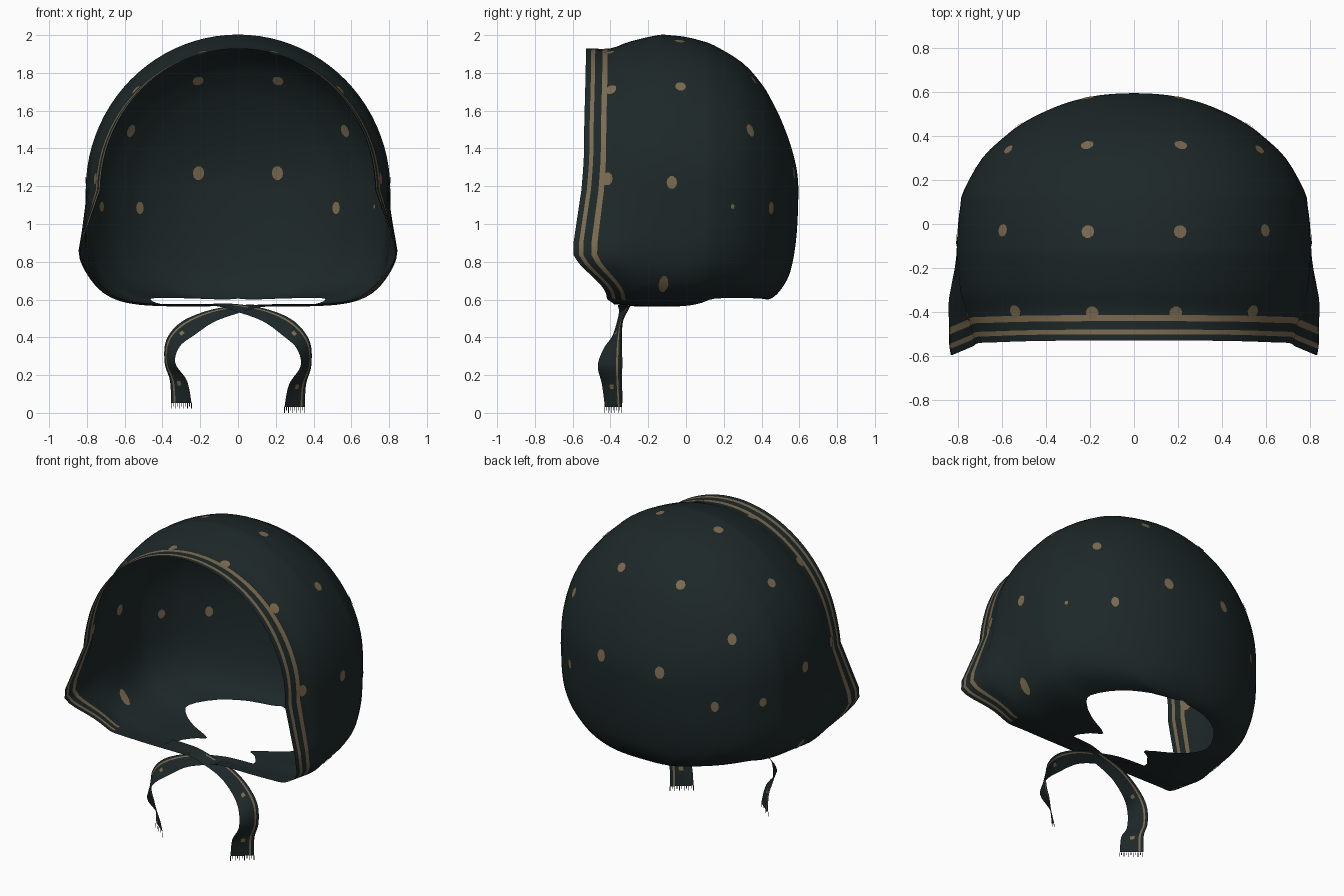
import bpy, bmesh, math
from mathutils import Vector
from mathutils.bvhtree import BVHTree

if "Cube" in bpy.data.objects:
    bpy.data.objects.remove(bpy.data.objects["Cube"])


def material(name, rgb):
    m = bpy.data.materials.new(name)
    m.diffuse_color = (*rgb, 1)
    m.use_nodes = True
    m.node_tree.nodes["Principled BSDF"].inputs["Base Color"].default_value = m.diffuse_color
    return m


CLOTH = material("dark_teal_cloth", (0.0128, 0.0212, 0.0218))
TAN = material("tan_print", (0.20, 0.148, 0.082))


def finish(bm, name, smooth=True):
    me = bpy.data.meshes.new(name)
    bm.to_mesh(me)
    bm.free()
    ob = bpy.data.objects.new(name, me)
    bpy.context.collection.objects.link(ob)
    me.materials.append(CLOTH)
    me.materials.append(TAN)
    for p in me.polygons:
        p.use_smooth = smooth
    return ob


def spline(rows, t):
    """Smooth curve through rows of equal length, t in row units."""
    i = min(int(t), len(rows) - 2)
    f = t - i
    p = [rows[max(0, min(len(rows) - 1, i + k))] for k in (-1, 0, 1, 2)]
    return [b + 0.5 * f * (c - a + f * (2*a - 5*b + 4*c - d + f * (3*(b - c) + d - a)))
            for a, b, c, d in zip(*p)]


def smoothstep(a, b, v):
    t = max(0, min(1, (v - a) / (b - a)))
    return t * t * (3 - 2 * t)


def lerp_table(table, v):
    for (a, fa), (b, fb) in zip(table, table[1:]):
        if v <= b:
            t = max(0, (v - a) / (b - a))
            return fa + (fb - fa) * t * t * (3 - 2 * t)
    return table[-1][1]


# ---- hood shell: arched sections from face opening to the back ----
# depth, half width, crown height, hem height, hem half opening, squareness
SECTIONS = [
    (-.53, .725, 1.93, .575, .10, 7.0),
    (-.40, .755, 1.93, .565, .13, 6.5),
    (-.30, .79, 1.965, .563, .27, 5.8),
    (-.15, .805, 2.0, .563, .22, 5.0),
    (-.09, .805, 2.0, .563, .16, 4.8),
    (.0, .80, 1.99, .565, .32, 4.6),
    (.08, .79, 1.97, .572, .43, 4.4),
    (.15, .775, 1.945, .588, .46, 4.2),
    (.30, .69, 1.853, .595, .36, 3.8),
    (.40, .585, 1.742, .60, .20, 3.4),
    (.45, .52, 1.66, .605, 0, 3.0),
    (.50, .43, 1.56, .65, 0, 2.8),
    (.55, .31, 1.43, .74, 0, 2.4),
    (.58, .19, 1.32, .89, 0, 2.1),
    (.592, .09, 1.24, 1.05, 0, 2.0),
    (.595, .0, 1.18, 1.18, 0, 2.0),
]
RIM_SHIFT = [(.57, .15), (.61, .11), (.86, -.07), (1.05, -.03), (1.4, -.01), (1.93, 0)]
MID = 1.18
HALF = 44


def section(row):
    y, w, top, hem, gap, n = row
    w, gap = max(w, 0), max(gap, 0)
    end = math.acos(min(1, gap / max(w, 1e-5)) ** (n / 2))
    k = 1 - smoothstep(-.53, -.08, y)
    side = []
    for j in range(HALF + 1):
        t = 2 * j / HALF
        if t <= 1:
            a = t * math.pi / 2
            x, z = w * math.sin(a), MID + (top - MID) * math.cos(a)
        else:
            a = (t - 1) * end
            x = w * max(0, math.cos(a)) ** (2 / n)
            z = MID - (MID - hem) * math.sin(a) ** (2 / n)
        # cheek flare and curved face edge
        if w > 0:
            x += k * .112 * math.exp(-((z - .85) / .16) ** 2) * (x / w)
        side.append(Vector((x, y + k * lerp_table(RIM_SHIFT, z), z)))
    return [Vector((-p.x, p.y, p.z)) for p in side[:0:-1]] + side


steps = [s / .13 for s in (0, .037, .057, .09, .115, .13)]
steps += [1 + i / 3 for i in range(1, 3 * (len(SECTIONS) - 2) + 1)]
bm = bmesh.new()
rings = [[bm.verts.new(p) for p in section(spline(SECTIONS, t))] for t in steps]
for i, (a, b) in enumerate(zip(rings, rings[1:])):
    for j in range(len(a) - 1):
        f = bm.faces.new((a[j], a[j + 1], b[j + 1], b[j]))
        # two rim stripes, ending under the cheeks
        f.material_index = 1 if i in (1, 3) and f.calc_center_median().z > .60 else 0
bmesh.ops.remove_doubles(bm, verts=bm.verts, dist=.0005)
bm.normal_update()
crown = max(bm.faces, key=lambda f: f.calc_center_median().z)
if crown.normal.z < 0:
    bmesh.ops.reverse_faces(bm, faces=bm.faces)
bm.normal_update()
tree = BVHTree.FromBMesh(bm)
finish(bm, "bonnet_shell")

# ---- printed spots: thin plates on both faces of the cloth ----
# x, y, z, radius, stretch
SPOTS = [(.21, -.035, 1.97, .03, 1), (.61, -.03, 1.74, .029, 1), (.22, .37, 1.78, .03, 1),
         (.58, .345, 1.5, .027, 1.3), (.8, -.075, 1.22, .028, 1.25), (.21, .57, 1.27, .031, 1.25),
         (.50, .43, 1.09, .024, 1.4), (.74, .25, 1.09, .024, 1.2), (.74, -.12, .68, .026, 2.2),
         (.77, -.425, 1.24, .03, 1.2), (.55, -.405, 1.72, .03, 1.1), (.19, -.405, 1.91, .03, 1)]
bm = bmesh.new()
core = Vector((0, 0, 1.2))
for sx in (-1, 1):
    for x, y, z, r, tall in SPOTS:
        hit, nor, _, _ = tree.ray_cast(core, (Vector((sx * x, y, z)) - core).normalized())
        if hit is None:
            continue
        if x == .74 and y > 0 and sx > 0:
            r = .011        # print lost in a tuck on this side
        u = nor.cross(Vector((0, 1, 0) if abs(nor.z) > .8 else (0, 0, 1))).normalized()
        v = nor.cross(u)
        for d in (.004, -.004):
            ring = []
            for i in range(10):
                a = math.tau * i / 10
                p = hit + u * r * math.cos(a) + v * r * tall * math.sin(a)
                # settle each spot corner onto the cloth
                q, qn, _, _ = tree.find_nearest(p)
                ring.append(bm.verts.new(q + qn * d))
            c = bm.verts.new(hit + nor * d)
            for i in range(10):
                tri = (c, ring[i], ring[(i + 1) % 10])
                bm.faces.new(tri if d > 0 else tri[::-1]).material_index = 1
finish(bm, "printed_spots")

# ---- chin ties: ribbons crossing under the chin, with frayed ends ----
# centre x, y, z and half-width vector x, y, z
TIE = [(-.30, -.30, .572, 0, .06, 0),
       (-.12, -.31, .572, 0, .05, .006),
       (.0, -.325, .555, .005, .03, .020),
       (.15, -.34, .515, .018, .025, .030),
       (.27, -.365, .445, .030, .025, .038),
       (.345, -.39, .36, .035, .045, .018),
       (.36, -.405, .25, .028, .062, 0),
       (.315, -.395, .15, .045, .050, 0),
       (.30, -.385, .03, .054, .044, 0)]
ACROSS = (-1, -.6, -.2, .2, .56, .74, 1)
for name, sx, lift in (("right_tie", 1, 0), ("left_tie", -1, .022)):
    bm = bmesh.new()
    rows = []
    count = 40
    for i in range(count + 1):
        x, y, z, hx, hy, hz = spline(TIE, (len(TIE) - 1) * i / count)
        z += lift * smoothstep(.4, 1, i / count)
        if sx < 0:
            y += .006
            z -= .006 * (1 - smoothstep(.4, .6, i / count))
        rows.append([bm.verts.new((sx * (x + hx * s), y + hy * s, z + hz * s)) for s in ACROSS])
    for i, (a, b) in enumerate(zip(rows, rows[1:])):
        for j in range(len(ACROSS) - 1):
            f = bm.faces.new((a[j], a[j + 1], b[j + 1], b[j]))
            # narrow stripe and a few small printed marks
            mark = j == 2 and i in (21, 35)
            f.material_index = 1 if (j == 4 and i > 8) or mark else 0
    # loose threads
    x, y, z, hx, hy, _ = TIE[-1]
    for i in range(11):
        s = -1 + 2 * i / 10
        tip = lift + (0 if i % 2 == 0 else .012)
        pts = [(s - .03, z + lift), (s + .03, z + lift), (s + .03, tip), (s - .03, tip)]
        bm.faces.new([bm.verts.new((sx * (x + hx * q), y + hy * q, h)) for q, h in pts])
    finish(bm, name)
